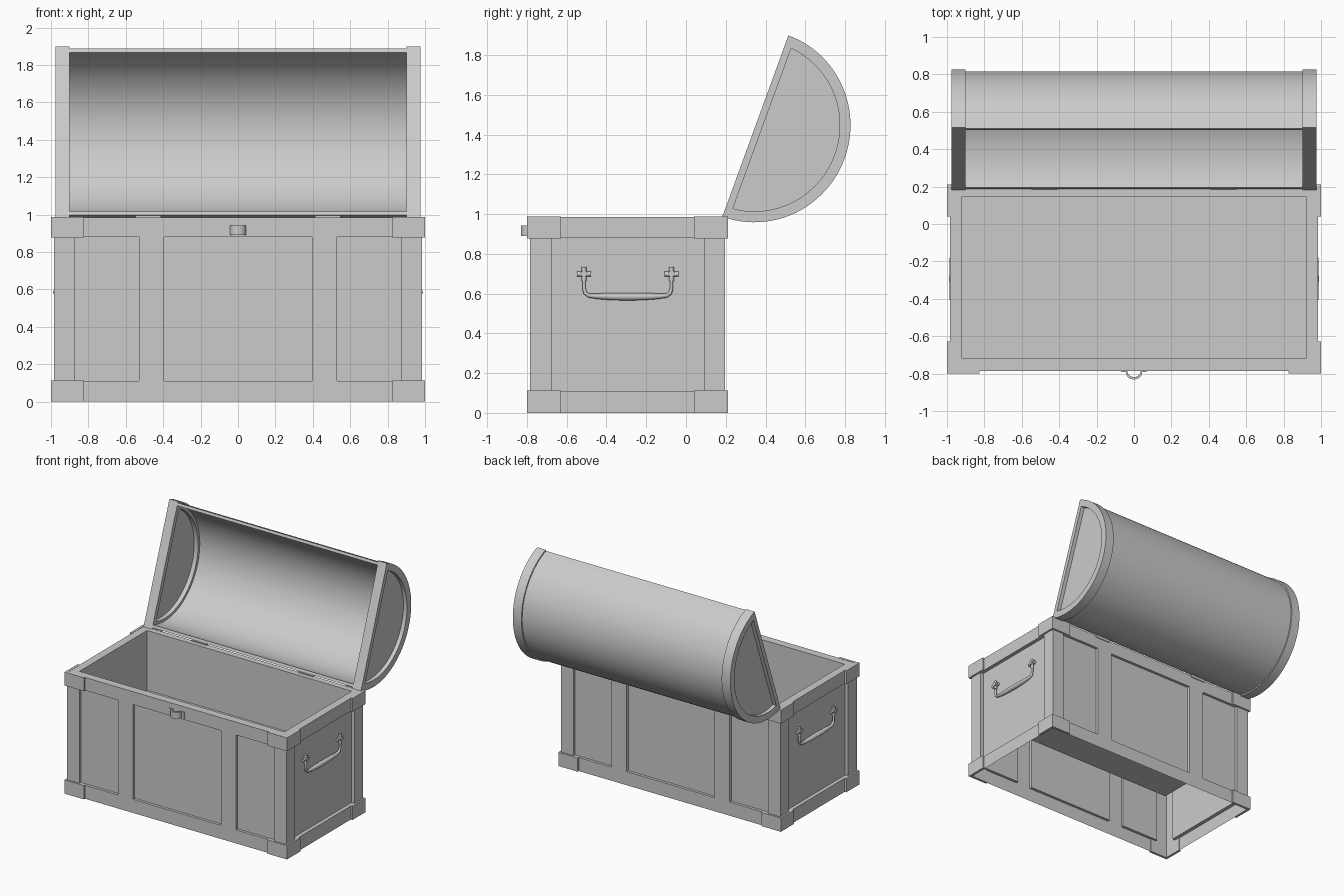
import bpy, bmesh, math
from mathutils import Matrix, Vector

if "Cube" in bpy.data.objects:
    bpy.data.objects.remove(bpy.data.objects["Cube"])

X, YF, YB, H = 0.985, -0.785, 0.197, 0.985      # body half width, front, back, height
YC = (YF + YB) / 2
TILT = math.radians(70)                         # lid opening angle
R = 0.485                                       # lid end radius


def finish(name, bm, smooth=False):
    bmesh.ops.remove_doubles(bm, verts=bm.verts, dist=1e-5)
    bmesh.ops.recalc_face_normals(bm, faces=bm.faces)
    me = bpy.data.meshes.new(name)
    bm.to_mesh(me)
    bm.free()
    if smooth:
        me.shade_smooth()
        me.set_sharp_from_angle(angle=math.radians(35))
    ob = bpy.data.objects.new(name, me)
    bpy.context.collection.objects.link(ob)
    return ob


def quad(bm, *pts):
    return bm.faces.new([bm.verts.new(p) for p in pts])


def add_cyl(bm, centre, axis, length, r):
    rot = Vector((0, 0, 1)).rotation_difference(Vector(axis)).to_matrix().to_4x4()
    bmesh.ops.create_cone(bm, cap_ends=True, segments=16, radius1=r, radius2=r,
                          depth=length, matrix=Matrix.Translation(centre) @ rot)


def box(name, lo, hi):
    bm = bmesh.new()
    size = [b - a for a, b in zip(lo, hi)]
    mid = [(a + b) / 2 for a, b in zip(lo, hi)]
    bmesh.ops.create_cube(bm, size=1, matrix=Matrix.Translation(mid) @ Matrix.Diagonal((*size, 1)))
    return finish(name, bm)


def prism(name, outline, z0, z1, smooth=False):
    bm = bmesh.new()
    f = bm.faces.new([bm.verts.new((x, y, z0)) for x, y in outline])
    ext = bmesh.ops.extrude_face_region(bm, geom=[f], use_keep_orig=True)
    vs = [g for g in ext["geom"] if isinstance(g, bmesh.types.BMVert)]
    bmesh.ops.translate(bm, verts=vs, vec=(0, 0, z1 - z0))
    return finish(name, bm, smooth)


# Chest body: open-bottomed shell with recessed panels, rim and raised floor
bm = bmesh.new()
ZS = [0, 0.11, 0.88, H]


def wall(breaks, recessed, place, inward, depth):
    cells = []
    for i, (a, b) in enumerate(zip(breaks, breaks[1:])):
        for j, (c, d) in enumerate(zip(ZS, ZS[1:])):
            f = quad(bm, place(a, c), place(b, c), place(b, d), place(a, d))
            if i in recessed and j == 1:
                cells.append(f)
    for f in bmesh.ops.extrude_discrete_faces(bm, faces=cells)["faces"]:
        bmesh.ops.translate(bm, verts=f.verts, vec=Vector(inward) * depth)


long_breaks = [-X, -0.875, -0.53, -0.395, 0.395, 0.53, 0.875, X]
side_breaks = [YF, -0.675, 0.09, YB]
wall(long_breaks, (1, 3, 5), lambda u, z: (u, YF, z), (0, 1, 0), 0.022)
wall(long_breaks, (1, 3, 5), lambda u, z: (u, YB, z), (0, -1, 0), 0.022)
for s in (-1, 1):
    wall(side_breaks, (1,), lambda u, z: (s * X, u, z), (-s, 0, 0), 0.03)
outer = [(-X, YF), (X, YF), (X, YB), (-X, YB)]
inner = [(-0.92, -0.72), (0.92, -0.72), (0.92, 0.147), (-0.92, 0.147)]
FLOOR = 0.5
for k in range(4):
    n = (k + 1) % 4
    quad(bm, (*outer[k], H), (*outer[n], H), (*inner[n], H), (*inner[k], H))
    quad(bm, (*inner[k], H), (*inner[n], H), (*inner[n], FLOOR), (*inner[k], FLOOR))
quad(bm, *[(*p, FLOOR) for p in inner])
finish("chest_body", bm)

# Corner brackets: L-shaped plates at top and bottom of each corner
for sx in (-1, 1):
    for sy in (-1, 1):
        ell = [(1.0, 0.505), (0.825, 0.505), (0.825, 0.485), (0.98, 0.485), (0.98, 0.335), (1.0, 0.335)]
        pts = [(sx * x, YC + sy * y) for x, y in ell]
        prism("corner_bracket_bottom", pts, 0, 0.112)
        prism("corner_bracket_top", pts, 0.878, H + 0.002)


# Lid: everything is drawn in the lid plane (u along opening, v outward) then tilted
def lid_point(x, u, v):
    c, s = math.cos(TILT), math.sin(TILT)
    return (x, 0.183 + u * c + v * s, 0.987 + u * s - v * c)


def arc(r, v0=0.0, n=48):
    t0 = math.asin(v0 / r)
    ts = [t0 + (math.pi - 2 * t0) * i / n for i in range(n + 1)]
    return [(R - r * math.cos(t), r * math.sin(t) * 0.985) for t in ts]


def lid_ring(name, out, inn, x0, x1, cyclic, panel=()):
    bm = bmesh.new()
    n = len(out)
    for i in range(n if cyclic else n - 1):
        j = (i + 1) % n
        loop = [(x0, out), (x1, out), (x1, inn), (x0, inn)]
        for (xa, pa), (xb, pb) in zip(loop, loop[1:] + loop[:1]):
            quad(bm, lid_point(xa, *pa[i]), lid_point(xa, *pa[j]),
                 lid_point(xb, *pb[j]), lid_point(xb, *pb[i]))
    if not cyclic:
        for i in (0, n - 1):
            quad(bm, *[lid_point(x, *p[i]) for x, p in
                       ((x0, out), (x1, out), (x1, inn), (x0, inn))])
    for x in panel:
        quad(bm, *[lid_point(x, *p) for p in inn])
    return finish(name, bm, True)


lid_ring("lid_barrel", arc(0.474), arc(0.452), -0.905, 0.905, False)
for s in (-1, 1):
    lid_ring("lid_end", arc(R), arc(0.43, 0.036), s * 0.9, s * 0.977, True,
             (s * 0.935, s * 0.945))

# Hinges on the back rim
for s in (-1, 1):
    box("hinge", (s * 0.48 - 0.067, 0.183, 0.97), (s * 0.48 + 0.067, 0.203, 0.995))

# Latch loop on the front
half = [math.pi * i / 16 for i in range(17)]
loop = [(0.067, YF), (0.067, YF - 0.006)]
loop += [(0.044 * math.cos(t), YF - 0.006 - 0.04 * math.sin(t)) for t in half]
loop += [(-0.067, YF - 0.006), (-0.067, YF)]
loop += [(-0.036 * math.cos(t), YF - 0.033 * math.sin(t)) for t in half]
prism("latch", loop, 0.89, 0.943, True)

# Side handles: swelling bar on two mounts
HY, HX = -0.293, 0.968
for s in (-1, 1):
    path = [(-0.22, 0.7, .009), (-0.22, 0.625, .009), (-0.213, 0.602, .01), (-0.195, 0.59, .011),
            (-0.15, 0.587, .015), (-0.08, 0.585, .019), (0, 0.585, .02)]
    path += [(-a, z, r) for a, z, r in path[-2::-1]]
    cu = bpy.data.curves.new("handle_bar", "CURVE")
    cu.dimensions = "3D"
    cu.bevel_depth, cu.bevel_resolution, cu.use_fill_caps = 1.0, 3, True
    sp = cu.splines.new("POLY")
    sp.points.add(len(path) - 1)
    for p, (a, z, r) in zip(sp.points, path):
        p.co, p.radius = (s * HX, HY + a, z, 1), r
    sp.use_smooth = True
    bpy.context.collection.objects.link(bpy.data.objects.new("handle_bar", cu))
    bm = bmesh.new()
    for a in (-0.22, 0.22):
        add_cyl(bm, (s * HX, HY + a, 0.698), (0, 1, 0), 0.07, 0.012)
        add_cyl(bm, (s * HX, HY + a, 0.698), (0, 0, 1), 0.07, 0.012)
        add_cyl(bm, (s * 0.965, HY + a, 0.7), (1, 0, 0), 0.04, 0.017)
    finish("handle_mounts", bm, True)
